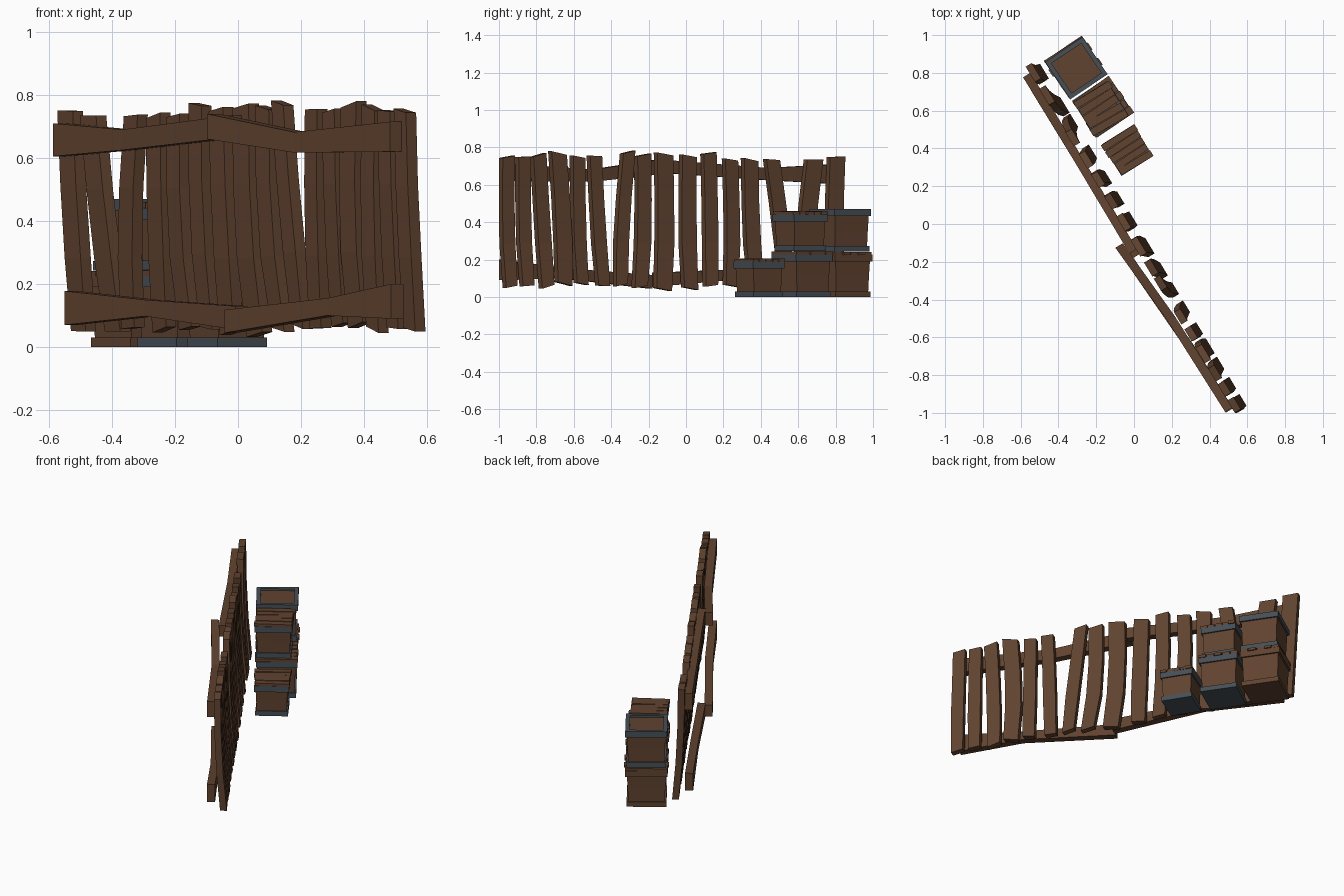
import bpy, math, random
from mathutils import Vector

if "Cube" in bpy.data.objects:
    bpy.data.objects.remove(bpy.data.objects["Cube"])

random.seed(4)


def material(name, rgb):
    m = bpy.data.materials.new(name)
    m.diffuse_color = (*rgb, 1)
    m.use_nodes = True
    m.node_tree.nodes["Principled BSDF"].inputs["Base Color"].default_value = m.diffuse_color
    return m


WOOD = material("dark wood", (0.118, 0.056, 0.029))
IRON = material("iron grey", (0.062, 0.078, 0.092))


def make(name, verts, faces, mat):
    me = bpy.data.meshes.new(name)
    me.from_pydata([tuple(v) for v in verts], [], faces)
    me.materials.append(mat)
    ob = bpy.data.objects.new(name, me)
    bpy.context.collection.objects.link(ob)
    # consistent outward normals
    import bmesh
    bm = bmesh.new()
    bm.from_mesh(me)
    bmesh.ops.recalc_face_normals(bm, faces=bm.faces)
    bm.to_mesh(me)
    bm.free()
    return ob


def loft(rings):
    """Closed skin through a list of four-point rings."""
    v = [p for r in rings for p in r]
    f = [(0, 1, 2, 3)]
    for i in range(len(rings) - 1):
        a, b = 4 * i, 4 * i + 4
        f += [(a + k, a + (k + 1) % 4, b + (k + 1) % 4, b + k) for k in range(4)]
    e = 4 * len(rings) - 4
    f.append((e + 3, e + 2, e + 1, e))
    return v, f


# ---- fence frame: s runs along the fence, n points to the crates ----
ORIGIN = Vector((-0.055, -0.105, 0))
S = Vector((0.517, -0.856, 0))
N = Vector((0.856, 0.517, 0))


def fence_pt(s, n, z):
    return ORIGIN + S * s + N * n + Vector((0, 0, z))


# upright planks: y at top, y at bottom, width, top z, bottom z
PLANKS = [
    (-.957, -.940, .075, .75, .055), (-.872, -.850, .075, .75, .06),
    (-.790, -.745, .080, .76, .055), (-.687, -.655, .095, .77, .07),
    (-.580, -.560, .075, .75, .07), (-.490, -.445, .075, .755, .06),
    (-.312, -.350, .075, .775, .065), (-.232, -.248, .085, .76, .055),
    (-.120, -.125, .100, .765, .04), (.010, .020, .090, .755, .045),
    (.120, .130, .080, .77, .06), (.235, .238, .080, .735, .06),
    (.340, .375, .088, .735, .055), (.457, .540, .085, .735, .06),
    (.682, .620, .100, .735, .05), (.802, .800, .095, .75, .05),
]
for i, (yt, yb, w, zt, zb) in enumerate(PLANKS):
    slant = random.uniform(-.012, .012)
    bow = random.uniform(-.012, .012)
    rings = []
    for t, n, wk, bk in ((0, .095, .95, 0), (.33, .075, 1.03, 1),
                         (.66, .064, 1.0, .8), (1, .06, 1.0, 0)):
        y = yb + (yt - yb) * t + bow * bk
        s = (ORIGIN.y + N.y * n - y) / .856
        z = zb + (zt - zb) * t
        dz = slant if t in (0, 1) else 0
        h = w * wk / 2
        rings.append([fence_pt(s - h, n - .019, z - dz), fence_pt(s + h, n - .019, z + dz),
                      fence_pt(s + h, n + .019, z + dz), fence_pt(s - h, n + .019, z - dz)])
    make(f"fence_plank_{i + 1}", *loft(rings), WOOD)

# cross rails: (s, outer n, low z, high z)
RAILS = {
    "top_rail_far": [(-1.03, 0, .605, .71), (-.61, .003, .625, .69), (.06, 0, .665, .735)],
    "top_rail_near": [(-.005, -.048, .66, .74), (.47, -.012, .617, .682), (1.04, 0, .62, .715)],
    "bottom_rail_far": [(-.96, 0, .07, .178), (-.47, .003, .098, .15), (.09, 0, .055, .13)],
    "bottom_rail_near": [(.09, -.04, .045, .118), (.66, -.005, .1, .155), (1.045, 0, .09, .2)],
}
for name, path in RAILS.items():
    make(name, *loft([[fence_pt(s, n, a), fence_pt(s, n + .046, a),
                       fence_pt(s, n + .046, b), fence_pt(s, n, b)]
                      for s, n, a, b in path]), WOOD)


# ---- crates ----
def crate(name, cx, cy, z0, z1, size, deg, band, slats):
    a = math.radians(deg)
    v = Vector((math.cos(a), math.sin(a), 0))
    u = Vector((math.sin(a), -math.cos(a), 0))
    c = Vector((cx, cy, 0))

    def pt(p, q, z):
        return c + u * p + v * q + Vector((0, 0, z))

    def ring(x0, x1, y0, y1, z):
        return [pt(x0, y0, z), pt(x1, y0, z), pt(x1, y1, z), pt(x0, y1, z)]

    def box(n, x0, x1, y0, y1, lo, hi, mat):
        make(n, *loft([ring(x0, x1, y0, y1, lo), ring(x0, x1, y0, y1, hi)]), mat)

    h = size / 2
    lid = .018 if slats else 0
    top = z1 - lid
    # tapered body
    rings = []
    for z, k in ((z0 + .01, .86), ((z0 + top) / 2, .89), (top - .012, .93)):
        rings.append(ring(-h * k, h * k, -h * k, h * k, z))
    make(name + "_body", *loft(rings), WOOD)
    # bottom band
    b = h * .94
    box(name + "_bottom_band", -b, b, -b, b, z0, z0 + .03, band)
    # top rim made of four bars
    t, lo = .024, top - .037
    box(name + "_rim_a", -h, h, -h, -h + t, lo, top, band)
    box(name + "_rim_b", -h, h, h - t, h, lo, top, band)
    box(name + "_rim_c", -h, -h + t, -h + t, h - t, lo, top, band)
    box(name + "_rim_d", h - t, h, -h + t, h - t, lo, top, band)
    # loose lid slats
    for i in range(slats):
        p = -h + size * (i + .5) / slats
        w = size / slats * .46
        j, k = random.uniform(-.004, .008), random.uniform(-.004, .008)
        d = random.uniform(-.004, .004)
        zz = z1 - random.uniform(0, .005)
        corners = [(p - w + d, -h - j), (p + w + d, -h - j), (p + w - d, h + k), (p - w - d, h + k)]
        make(f"{name}_slat_{i + 1}",
             *loft([[pt(x, y, z) for x, y in corners] for z in (top - .002, zz)]), WOOD)


crate("small_crate", -.035, .39, 0, .207, .197, 32, IRON, 5)
crate("middle_crate", -.165, .62, 0, .245, .235, 34, IRON, 5)
crate("end_crate", -.31, .83, 0, .245, .24, 34, WOOD, 5)
crate("upper_middle_crate", -.175, .61, .245, .46, .213, 32, IRON, 5)
crate("upper_end_crate", -.305, .825, .243, .47, .238, 34, IRON, 0)
